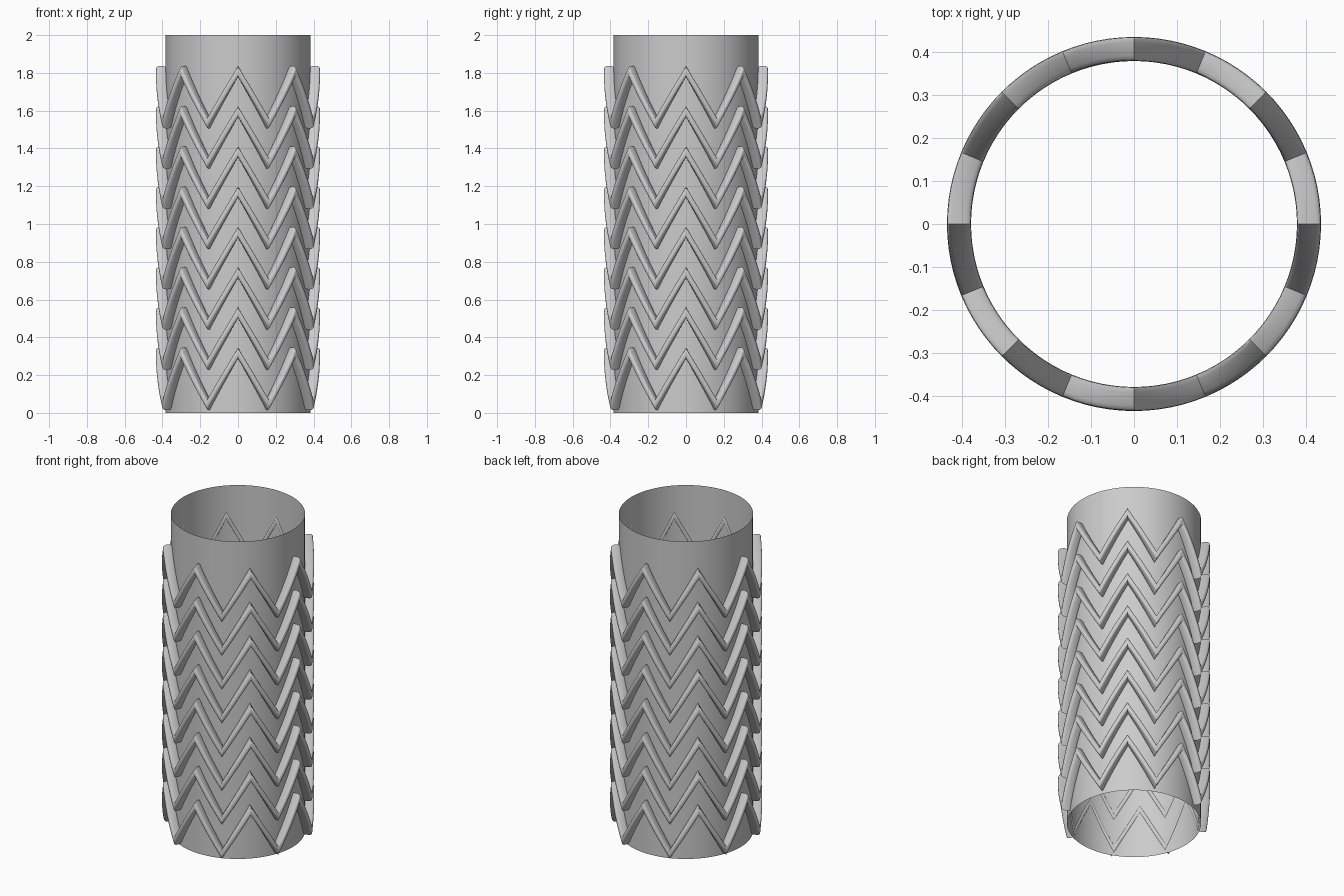
import bpy, bmesh, math

if "Cube" in bpy.data.objects:
    bpy.data.objects.remove(bpy.data.objects["Cube"])

PEAKS = 8          # chevron peaks round the tube
STEPS = 6          # steps per half chevron
ROWS = 8
PITCH = 0.213


def finish(name, bm, angle):
    bmesh.ops.recalc_face_normals(bm, faces=bm.faces)
    me = bpy.data.meshes.new(name)
    bm.to_mesh(me)
    bm.free()
    ob = bpy.data.objects.new(name, me)
    bpy.context.collection.objects.link(ob)
    bpy.ops.object.select_all(action='DESELECT')
    ob.select_set(True)
    bpy.context.view_layer.objects.active = ob
    bpy.ops.object.shade_smooth_by_angle(angle=math.radians(angle))
    return ob


# Open thin-walled sleeve
bm = bmesh.new()
bmesh.ops.create_cone(bm, cap_ends=False, segments=96, radius1=0.383,
                      radius2=0.383, depth=2)
bmesh.ops.translate(bm, verts=bm.verts, vec=(0, 0, 1))
finish("tube_wall", bm, 40)


# Rounded, radially deep cross-section (radius offset, height offset)
def section(n=16, half_r=0.028, half_z=0.029, power=0.6):
    pts = []
    for i in range(n):
        a = 2 * math.pi * i / n
        c, s = math.cos(a), math.sin(a)
        pts.append((math.copysign(abs(c) ** power, c) * half_r,
                    math.copysign(abs(s) ** power, s) * half_z))
    return pts


# Zigzag band following the tube, valley to peak and back
def zigzag_ring(name, z_low, z_high, radius=0.407):
    bm = bmesh.new()
    count = PEAKS * 2 * STEPS
    prof = section()
    loops = []
    for i in range(count):
        a = 2 * math.pi * i / count
        k = i % (2 * STEPS)
        t = abs(k - STEPS) / STEPS
        z = z_low + (z_high - z_low) * t
        loops.append([bm.verts.new(((radius + r) * math.cos(a),
                                    (radius + r) * math.sin(a), z + h))
                      for r, h in prof])
    n = len(prof)
    for i in range(count):
        p, q = loops[i], loops[(i + 1) % count]
        for j in range(n):
            bm.faces.new((p[j], q[j], q[(j + 1) % n], p[(j + 1) % n]))
    return finish(name, bm, 45)


for row in range(ROWS):
    zigzag_ring(f"zigzag_ring_{row + 1}", 0.044 + row * PITCH, 0.317 + row * PITCH)
